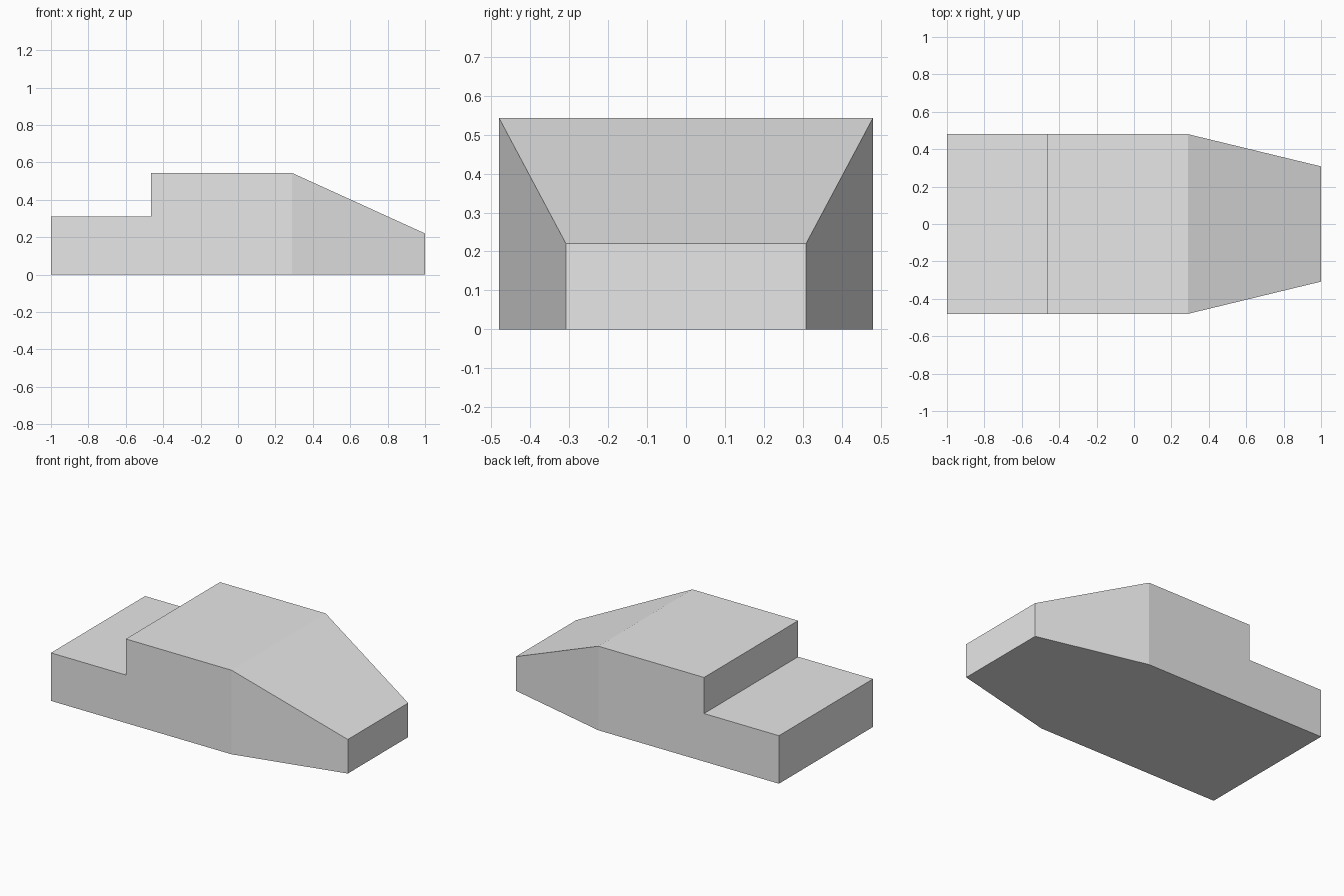
import bpy
import bmesh

cube = bpy.data.objects.get("Cube")
if cube:
    bpy.data.objects.remove(cube, do_unlink=True)

# Plain grey finish
grey = bpy.data.materials.new("light_grey")
grey.use_nodes = True
colour = (0.8, 0.8, 0.8, 1)
grey.diffuse_color = colour
grey.node_tree.nodes["Principled BSDF"].inputs["Base Color"].default_value = colour

# Side profile, counter-clockwise: x, z, half width
WIDE, NARROW = 0.48, 0.308
SHOULDER, STEP = 0.29, -0.465
profile = [
    (-1, 0, WIDE), (SHOULDER, 0, WIDE), (1, 0, NARROW),
    (1, 0.22, NARROW), (SHOULDER, 0.543, WIDE),
    (STEP, 0.543, WIDE), (STEP, 0.31, WIDE), (-1, 0.31, WIDE),
]
body_side = [0, 1, 4, 5, 6, 7]
nose_side = [1, 2, 3, 4]

bm = bmesh.new()
right = [bm.verts.new((x, -w, z)) for x, z, w in profile]
left = [bm.verts.new((x, w, z)) for x, z, w in profile]

# Flat sides, split at the shoulder where the nose starts to taper
for side in (body_side, nose_side):
    bm.faces.new([right[i] for i in side])
    bm.faces.new([left[i] for i in reversed(side)])

# Strips across the width close the floor, nose, roof, step and rear
for i in range(len(profile)):
    j = (i + 1) % len(profile)
    bm.faces.new((right[j], right[i], left[i], left[j]))

bmesh.ops.recalc_face_normals(bm, faces=bm.faces)
mesh = bpy.data.meshes.new("wedge_body")
bm.to_mesh(mesh)
bm.free()
mesh.materials.append(grey)
body = bpy.data.objects.new("wedge_body", mesh)
bpy.context.collection.objects.link(body)
